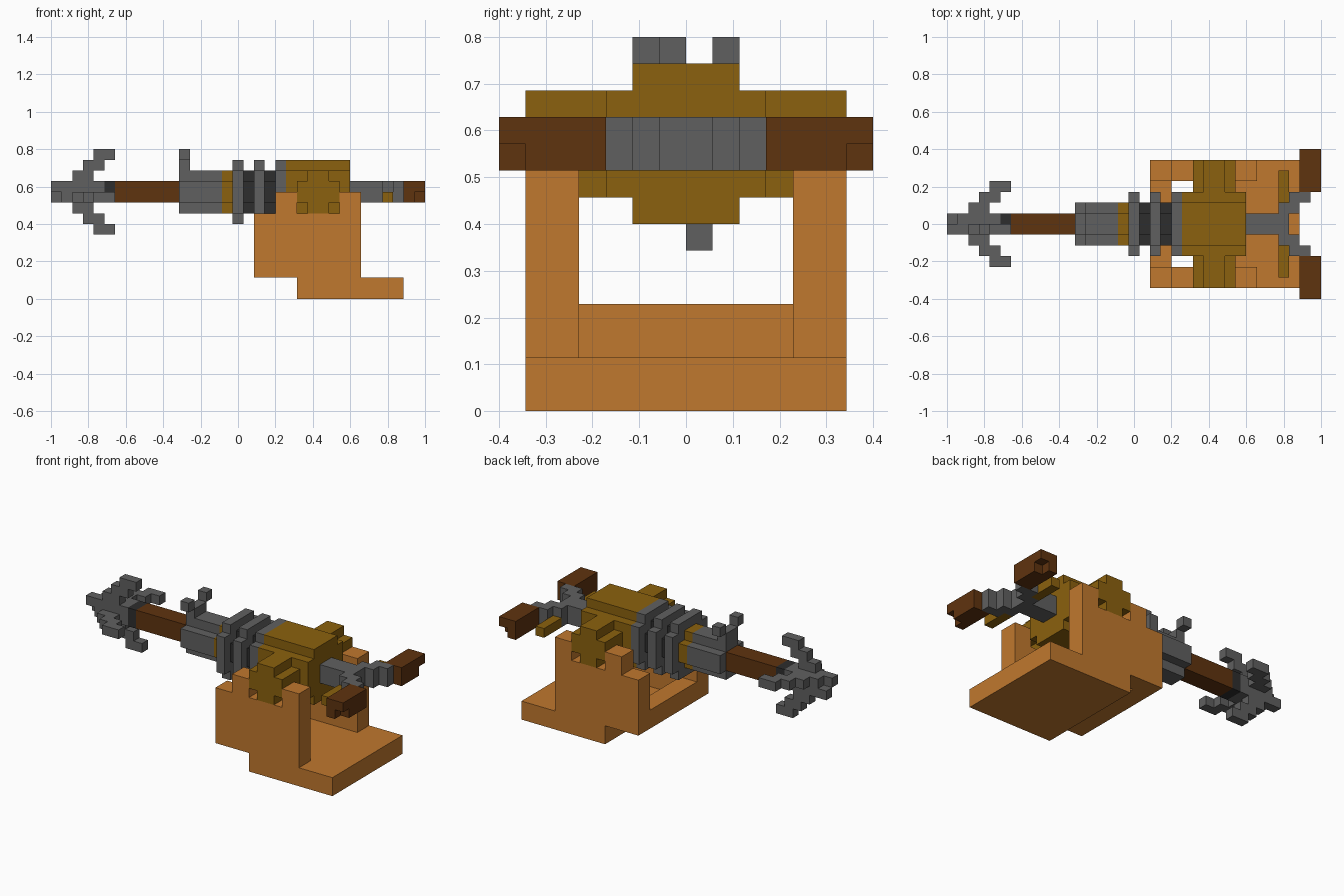
import bpy, bmesh
from mathutils import Vector

if "Cube" in bpy.data.objects:
    bpy.data.objects.remove(bpy.data.objects["Cube"], do_unlink=True)

U = 2 / 35          # block size
CZ = 10             # height of the barrel axis in blocks


def material(name, rgb):
    col = [((c / 255 + 0.055) / 1.055) ** 2.4 for c in rgb] + [1]
    m = bpy.data.materials.new(name)
    m.use_nodes = True
    m.diffuse_color = col
    m.node_tree.nodes["Principled BSDF"].inputs["Base Color"].default_value = col
    return m


STEEL = material("steel_grey", (96, 96, 96))
DARK = material("dark_iron", (45, 45, 45))
BRASS = material("old_brass", (139, 97, 14))
WOOD = material("orange_wood", (192, 120, 46))
BROWN = material("dark_brown_wood", (95, 51, 15))


def finish(name, bm, mat):
    bmesh.ops.recalc_face_normals(bm, faces=bm.faces)
    me = bpy.data.meshes.new(name)
    bm.to_mesh(me)
    bm.free()
    me.materials.append(mat)
    ob = bpy.data.objects.new(name, me)
    bpy.context.collection.objects.link(ob)
    return ob


def point(x, y, z):
    # x in blocks from the tip, y from the centre plane, z from the ground
    return Vector((-1 + x * U, y * U, z * U))


def boxes(name, mat, items):
    """Object made of boxes (x0, x1, y0, y1, z0, z1) in blocks."""
    bm = bmesh.new()
    for x0, x1, y0, y1, z0, z1 in items:
        a, b = point(x0, y0, z0), point(x1, y1, z1)
        for v in bmesh.ops.create_cube(bm, size=1)["verts"]:
            v.co = [(p + q) / 2 + c * (q - p) for p, q, c in zip(a, b, v.co)]
    return finish(name, bm, mat)


def prism(name, mat, outline, axis, lo, hi):
    """Outline extruded along x (points are y, z) or y (points are x, z)."""
    bm = bmesh.new()
    pts = [point(lo, p, q) if axis == "x" else point(p, lo, q) for p, q in outline]
    face = bm.faces.new([bm.verts.new(p) for p in pts])
    ext = bmesh.ops.extrude_face_region(bm, geom=[face])["geom"]
    shift = point(hi, 0, 0) - point(lo, 0, 0)
    if axis == "y":
        shift = Vector((0, shift.x, 0))
    bmesh.ops.translate(bm, vec=shift, verts=[g for g in ext if isinstance(g, bmesh.types.BMVert)])
    return finish(name, bm, mat)


def stepped_round(r, cx=0):
    """Blocky disc of radius r with one block cut from each corner."""
    s = r - 1
    pts = [(r, -s), (r, s), (s, s), (s, r), (-s, r), (-s, s),
           (-r, s), (-r, -s), (-s, -s), (-s, -r), (s, -r), (s, -s)]
    return [(cx + p, CZ + q) for p, q in pts]


# Barrel sections from muzzle to breech
for name, mat, x0, x1, r in [
        ("muzzle", STEEL, 12, 16, 2), ("brass_band", BRASS, 16, 17, 2),
        ("front_ring", STEEL, 17, 18, 3), ("front_dark_core", DARK, 18, 19, 2),
        ("middle_ring", STEEL, 19, 20, 3), ("rear_dark_core", DARK, 20, 21, 2),
        ("rear_ring", STEEL, 21, 22, 3), ("brass_breech", BRASS, 22, 28, 3)]:
    prism(name, mat, stepped_round(r), "x", x0, x1)

# Pivot pin across the cradle
prism("pivot_pin", BRASS, stepped_round(2, 25), "y", -6, 6)

# Forked sight on the muzzle
boxes("sight", STEEL, [(12, 13, -1, 1, 12, 13), (12, 13, -2, -1, 13, 14), (12, 13, 1, 2, 13, 14)])

# Harpoon shaft, collar and head
boxes("harpoon_shaft", BROWN, [(6, 12, -1, 1, 9, 11)])
boxes("harpoon_collar", DARK, [(5, 6, -1, 1, 9, 11)])
boxes("harpoon_head", STEEL, [(1, 5, -1, 1, 9, 11), (0, 1, -1, 0, 10, 11), (0, 1, 0, 1, 9, 10)])

# Four swept barbs, turned around the shaft
for turn, side in enumerate(("top", "right", "bottom", "left")):
    items = []
    for step in range(3):
        y0, y1, z0, z1 = -1, 0, 1 + step, 2 + step
        for _ in range(turn):
            y0, y1, z0, z1 = -z1, -z0, y0, y1
        items.append((2 + step, 4 + step, y0, y1, CZ + z0, CZ + z1))
    boxes("barb_" + side, STEEL, items)

# Rear stem
boxes("rear_stem", STEEL, [(28, 32, -1, 1, 9, 11)])


def sided(s, items):
    return [(a, b, min(s * c, s * d), max(s * c, s * d), e, f) for a, b, c, d, e, f in items]


# Parts repeated on both sides
for s, side in ((1, "left"), (-1, "right")):
    boxes("fork_arm_" + side, STEEL, sided(s, [(31, 33, 1, 2, 9, 11), (32, 34, 2, 3, 9, 11)]))
    boxes("grip_" + side, BROWN, sided(s, [
        (33, 35, 3, 6, 9, 11), (33, 35, 6, 7, 10, 11), (33, 34, 6, 7, 9, 10)]))
    boxes("trigger_bar_" + side, BRASS, sided(s, [(31, 32, 2, 5, 9, 10)]))
    # Cradle wall with a notch for the pivot pin
    wall = [(19, 2), (29, 2), (29, 10), (27, 10), (27, 8), (23, 8), (23, 10), (21, 10), (21, 8), (19, 8)]
    prism("cradle_wall_" + side, WOOD, wall, "y", *sorted((s * 4, s * 6)))

# Cradle base and front crossbar
boxes("cradle_base", WOOD, [(23, 33, -6, 6, 0, 2)])
boxes("cradle_crossbar", WOOD, [(19, 21, -4, 4, 2, 4)])
